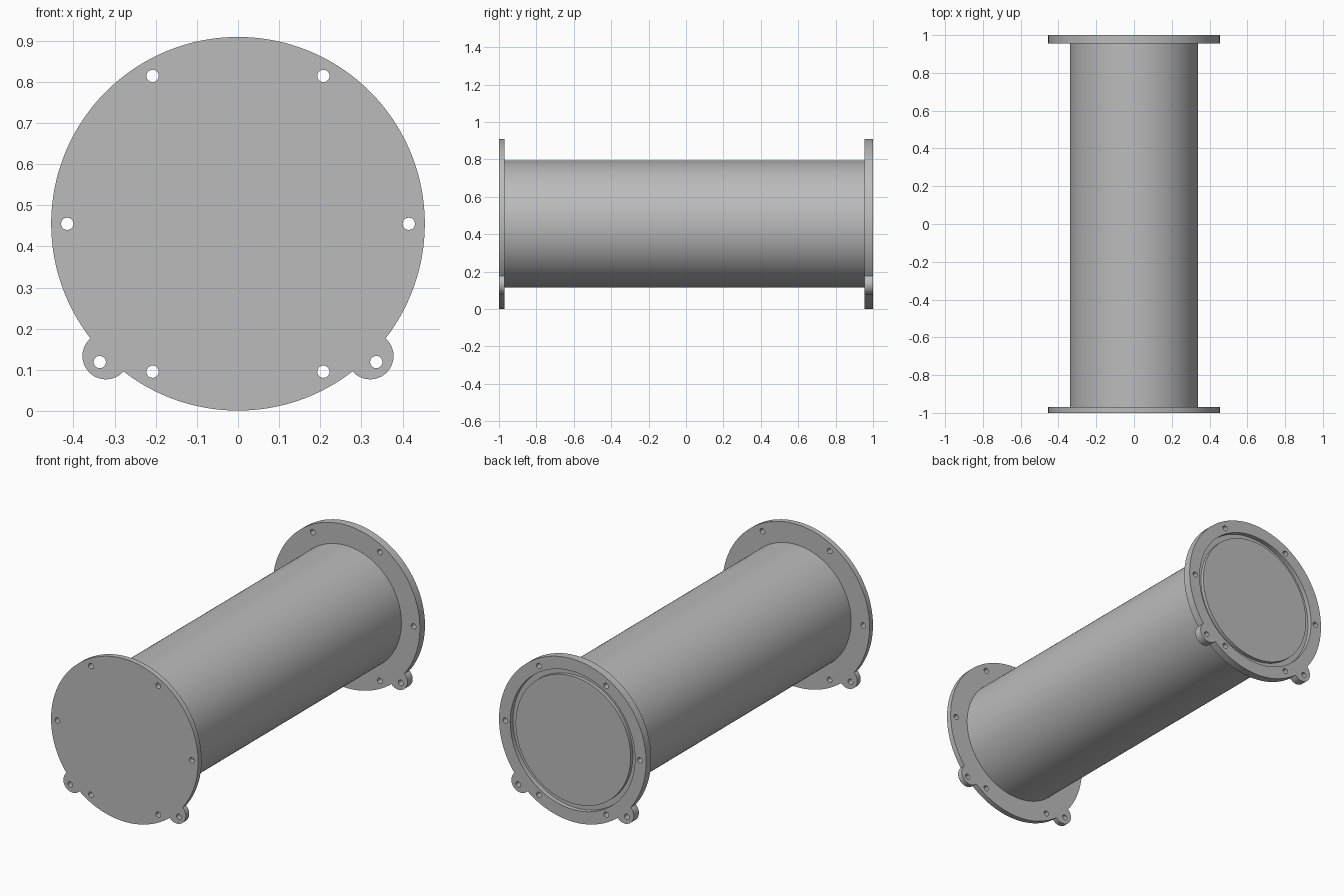
import bpy, bmesh, math
from math import sin, cos, pi, radians

cube = bpy.data.objects.get("Cube")
if cube:
    bpy.data.objects.remove(cube, do_unlink=True)

CZ = 0.455          # height of the tube axis
R_FLANGE = 0.454
R_TUBE = 0.34
R_GROOVE = 0.385
SIDES = 128

grey = bpy.data.materials.new("plain grey")
grey.use_nodes = True
grey.diffuse_color = (0.5, 0.5, 0.5, 1)
grey.node_tree.nodes["Principled BSDF"].inputs["Base Color"].default_value = (0.5, 0.5, 0.5, 1)


def arc(cx, cy, r, a0, a1, n):
    return [(cx + r * cos(a0 + (a1 - a0) * i / n), cy + r * sin(a0 + (a1 - a0) * i / n))
            for i in range(n + 1)]


def circle(cx, cy, r, n):
    return arc(cx, cy, r, 0, 2 * pi, n)[:-1]


def smooth(obj):
    bpy.ops.object.select_all(action="DESELECT")
    obj.select_set(True)
    bpy.context.view_layer.objects.active = obj
    bpy.ops.object.shade_smooth_by_angle(angle=radians(30))


def flange_outline():
    # Round plate with two round lugs centred on its rim, 45 degrees below level
    r_lug = 0.057
    half = 2 * math.asin(r_lug / (2 * R_FLANGE))
    turn = pi / 2 + half / 2
    right, left = radians(-45), radians(-135)
    pts = arc(0, 0, R_FLANGE, right + half, left + 2 * pi - half, 110)
    for a, b in ((left, right - half), (right, None)):
        pts += arc(R_FLANGE * cos(a), R_FLANGE * sin(a), r_lug, a - turn, a + turn, 24)[1:-1]
        if b is not None:
            pts += arc(0, 0, R_FLANGE, a + half, b, 32)
    return pts


def plate(name, y0, y1, bore=None):
    # Filled outline with bolt holes, extruded along y
    loops = [flange_outline()]
    loops += [circle(0.415 * cos(k * pi / 3), 0.415 * sin(k * pi / 3), 0.015, 20) for k in range(6)]
    loops += [circle(s * 0.336, -0.336, 0.015, 20) for s in (-1, 1)]
    if bore:
        loops.append(circle(0, 0, bore, SIDES))
    curve = bpy.data.curves.new(name, "CURVE")
    curve.dimensions = "2D"
    curve.fill_mode = "BOTH"
    curve.extrude = (y1 - y0) / 2
    for loop in loops:
        s = curve.splines.new("POLY")
        s.points.add(len(loop) - 1)
        for p, (x, y) in zip(s.points, loop):
            p.co = (x, y, 0, 1)
        s.use_cyclic_u = True
    temp = bpy.data.objects.new(name + "_outline", curve)
    bpy.context.collection.objects.link(temp)
    bpy.context.view_layer.update()
    mesh = bpy.data.meshes.new_from_object(temp.evaluated_get(bpy.context.evaluated_depsgraph_get()))
    bpy.data.objects.remove(temp, do_unlink=True)
    bm = bmesh.new()
    bm.from_mesh(mesh)
    bmesh.ops.remove_doubles(bm, verts=bm.verts, dist=1e-5)
    bmesh.ops.recalc_face_normals(bm, faces=bm.faces)
    bm.to_mesh(mesh)
    bm.free()
    mesh.materials.clear()
    mesh.materials.append(grey)
    obj = bpy.data.objects.new(name, mesh)
    obj.location = (0, (y0 + y1) / 2, CZ)
    obj.rotation_euler = (pi / 2, 0, 0)
    bpy.context.collection.objects.link(obj)
    smooth(obj)


def lathe(name, profile):
    # Spin a (radius, y) profile around the long axis
    bm = bmesh.new()
    verts = [bm.verts.new((r, y, 0)) for r, y in profile]
    edges = [bm.edges.new(pair) for pair in zip(verts, verts[1:])]
    bmesh.ops.spin(bm, geom=verts + edges, cent=(0, 0, 0), axis=(0, 1, 0),
                   angle=2 * pi, steps=SIDES, use_duplicate=False)
    bmesh.ops.remove_doubles(bm, verts=bm.verts, dist=1e-5)
    bmesh.ops.recalc_face_normals(bm, faces=bm.faces)
    mesh = bpy.data.meshes.new(name)
    bm.to_mesh(mesh)
    bm.free()
    mesh.materials.append(grey)
    obj = bpy.data.objects.new(name, mesh)
    obj.location = (0, 0, CZ)
    bpy.context.collection.objects.link(obj)
    smooth(obj)


plate("front_flange", -1.0, -0.97)
plate("back_flange", 0.955, 1.0, bore=R_GROOVE)

# Tube, seal groove and slightly recessed end face
lathe("tube_body", [(0, -0.975), (R_TUBE, -0.975), (R_TUBE, 0.955), (R_GROOVE, 0.955),
                    (R_GROOVE, 0.975), (0.355, 0.975), (0.355, 0.995), (0, 0.995)])
